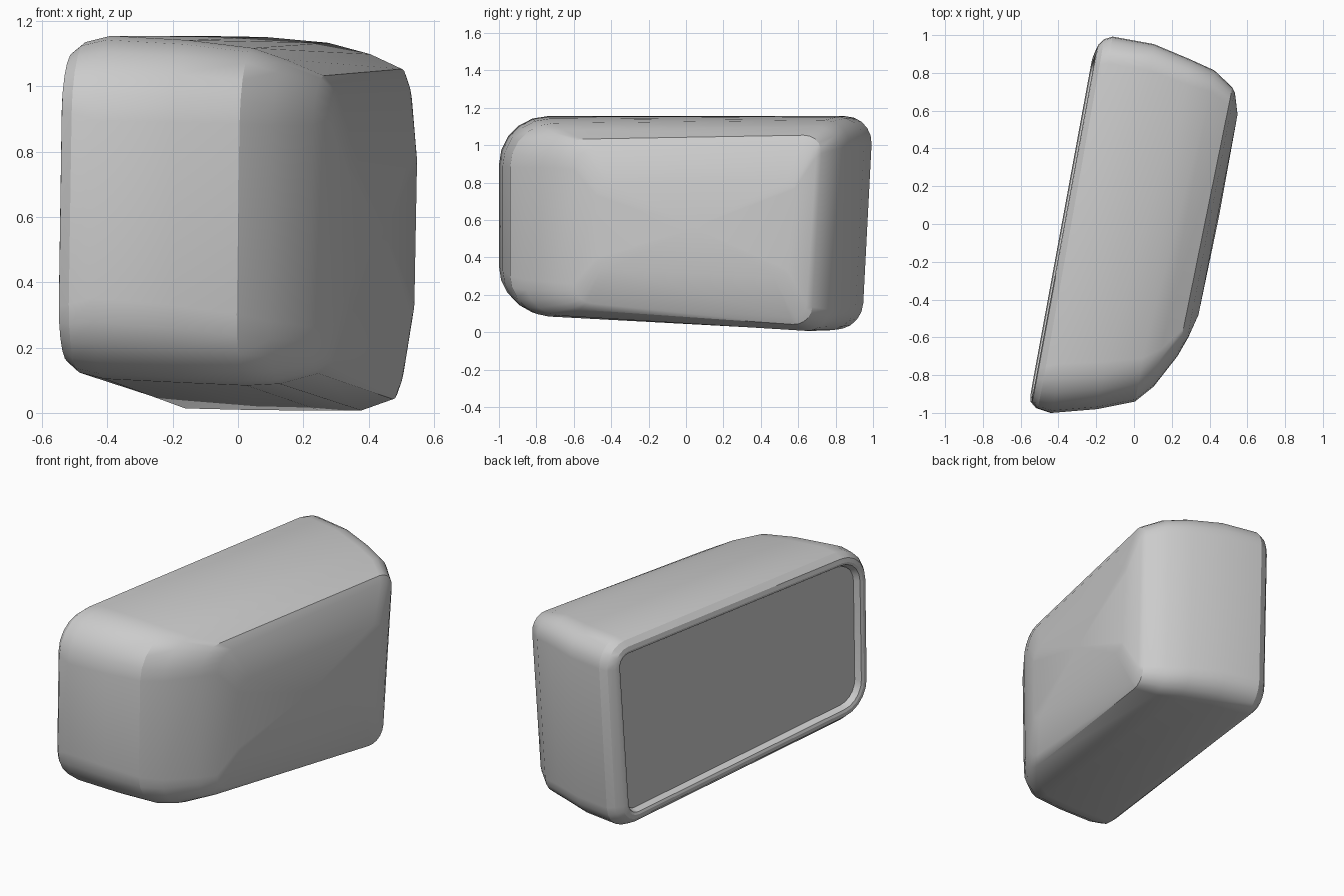
import bpy, bmesh, math
from mathutils import Vector

if "Cube" in bpy.data.objects:
    bpy.data.objects.remove(bpy.data.objects["Cube"])

SEG = 5


# One rounded, slanted cross-section
# (y low, x low, y high, x high, top low, top high, bottom low, bottom high, radius low, radius high)
def ring(yl, xl, yh, xh, tl, th, bl, bh, rl, rh, bulge=0.0):
    corners = [(yl, tl, rl), (yh, th, rh), (yh - 0.06, bh, rh), (yl, bl, rl * 0.9)]
    flat = [Vector((y, z)) for y, z, r in corners]
    out = []
    for i, p in enumerate(flat):
        r = corners[i][2]
        a = p + (flat[i - 1] - p).normalized() * r
        b = p + (flat[(i + 1) % 4] - p).normalized() * r
        for k in range(SEG + 1):
            t = k / SEG * math.pi / 2
            q = a + (p - a) * math.sin(t) + (b - p) * (1 - math.cos(t))
            x = xl + (xh - xl) * (q.x - yl) / (yh - yl)
            x += 0.015 * (q.y - 0.56) - bulge * ((q.y - 0.56) / 0.45) ** 2
            out.append(Vector((x, q.x, q.y)))
    return out


def inset(s, d, dx):
    yl, xl, yh, xh, tl, th, bl, bh, rl, rh = s
    k = (xh - xl) / (yh - yl)
    return (yl + d, xl + k * d + dx, yh - d, xh - k * d + dx,
            tl - d, th - d, bl + d, bh + d, max(rl - d, 0.02), max(rh - d, 0.02))


def loft(name, rings, tip=None):
    bm = bmesh.new()
    loops = [[bm.verts.new(p) for p in r] for r in rings]
    n = len(loops[0])
    for a, b in zip(loops, loops[1:]):
        for i in range(n):
            j = (i + 1) % n
            bm.faces.new((a[i], a[j], b[j], b[i]))
    bm.faces.new(loops[0])
    if tip:
        c = bm.verts.new(tip)
        for i in range(n):
            bm.faces.new((loops[-1][i], loops[-1][(i + 1) % n], c))
    else:
        bm.faces.new(loops[-1])
    bmesh.ops.recalc_face_normals(bm, faces=bm.faces)
    me = bpy.data.meshes.new(name)
    bm.to_mesh(me)
    bm.free()
    ob = bpy.data.objects.new(name, me)
    bpy.context.collection.objects.link(ob)
    bpy.ops.object.select_all(action='DESELECT')
    ob.select_set(True)
    bpy.context.view_layer.objects.active = ob
    bpy.ops.object.shade_smooth_by_angle(angle=math.radians(25))
    return ob


# Housing sections from the rim to the bulging shell
rim = (-0.94, -0.545, 0.955, -0.195, 1.105, 1.11, 0.165, 0.055, 0.18, 0.11)
shell = [
    rim,
    (-0.975, -0.515, 0.985, -0.165, 1.135, 1.14, 0.135, 0.025, 0.22, 0.14),
    (-1.0, -0.44, 1.0, -0.12, 1.155, 1.155, 0.118, 0.005, 0.26, 0.15),
    (-0.98, -0.20, 0.96, 0.10, 1.14, 1.152, 0.105, 0.0, 0.25, 0.15),
    (-0.94, 0.0, 0.88, 0.29, 1.115, 1.135, 0.095, 0.0, 0.23, 0.14),
    (-0.86, 0.10, 0.82, 0.42, 1.08, 1.10, 0.10, 0.0, 0.20, 0.12),
    (-0.70, 0.225, 0.73, 0.515, 1.03, 1.055, 0.13, 0.035, 0.15, 0.10),
]

# Lip and recess behind the glass
rings = [ring(*inset(rim, 0.065, 0.07)), ring(*inset(rim, 0.055, 0.035)),
         ring(*inset(rim, 0.04, 0.0)), ring(*inset(rim, 0.025, -0.005))]
rings += [ring(*s) for s in shell]

# Shallow domed outer face
edge = ring(-0.60, 0.29, 0.70, 0.54, 0.98, 1.015, 0.16, 0.072, 0.11, 0.08, bulge=0.015)
dome = []
for p in edge:
    y, z = 0.06 + (p.y - 0.06) * 0.82, 0.56 + (p.z - 0.56) * 0.55
    dome.append(Vector((0.435 + 0.195 * y, y, z)))
rings += [edge, dome]
loft("mirror_housing", rings, tip=(0.45, 0.04, 0.56))

# Flat mirror glass set into the rim
loft("mirror_glass", [ring(*inset(rim, 0.058, 0.028)), ring(*inset(rim, 0.058, 0.05))])
